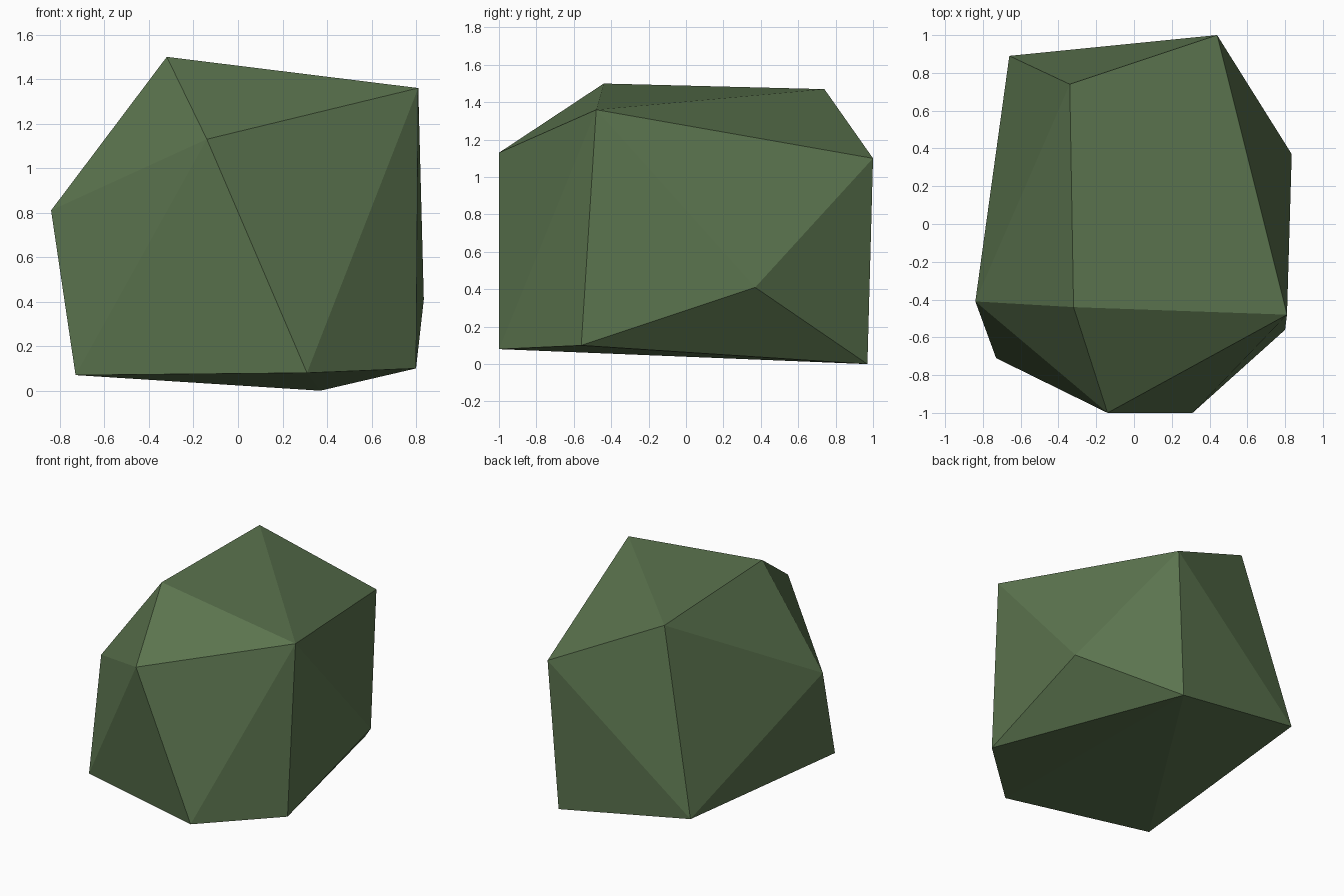
import bpy, bmesh

if "Cube" in bpy.data.objects:
    bpy.data.objects.remove(bpy.data.objects["Cube"])

# Mossy green stone colour
green = bpy.data.materials.new("moss_green")
green.diffuse_color = (0.105, 0.175, 0.077, 1.0)
green.use_nodes = True
green.node_tree.nodes["Principled BSDF"].inputs["Base Color"].default_value = green.diffuse_color

# Corner points of the faceted boulder
top = [(-0.32, -0.44, 1.50), (0.81, -0.48, 1.36), (-0.34, 0.74, 1.47)]
middle = [(-0.14, -1.00, 1.13), (-0.84, -0.41, 0.81),
          (0.44, 1.00, 1.10), (0.835, 0.37, 0.41)]
bottom = [(-0.73, -0.71, 0.07), (0.31, -1.00, 0.08), (0.80, -0.56, 0.10),
          (0.37, 0.97, 0.00), (-0.66, 0.89, 0.17)]

# Wrap the corners in a flat-faced hull
bm = bmesh.new()
for p in top + middle + bottom:
    bm.verts.new(p)
bmesh.ops.convex_hull(bm, input=bm.verts[:])
bmesh.ops.recalc_face_normals(bm, faces=bm.faces[:])
mesh = bpy.data.meshes.new("boulder")
bm.to_mesh(mesh)
bm.free()
mesh.materials.append(green)

boulder = bpy.data.objects.new("boulder", mesh)
bpy.context.collection.objects.link(boulder)
